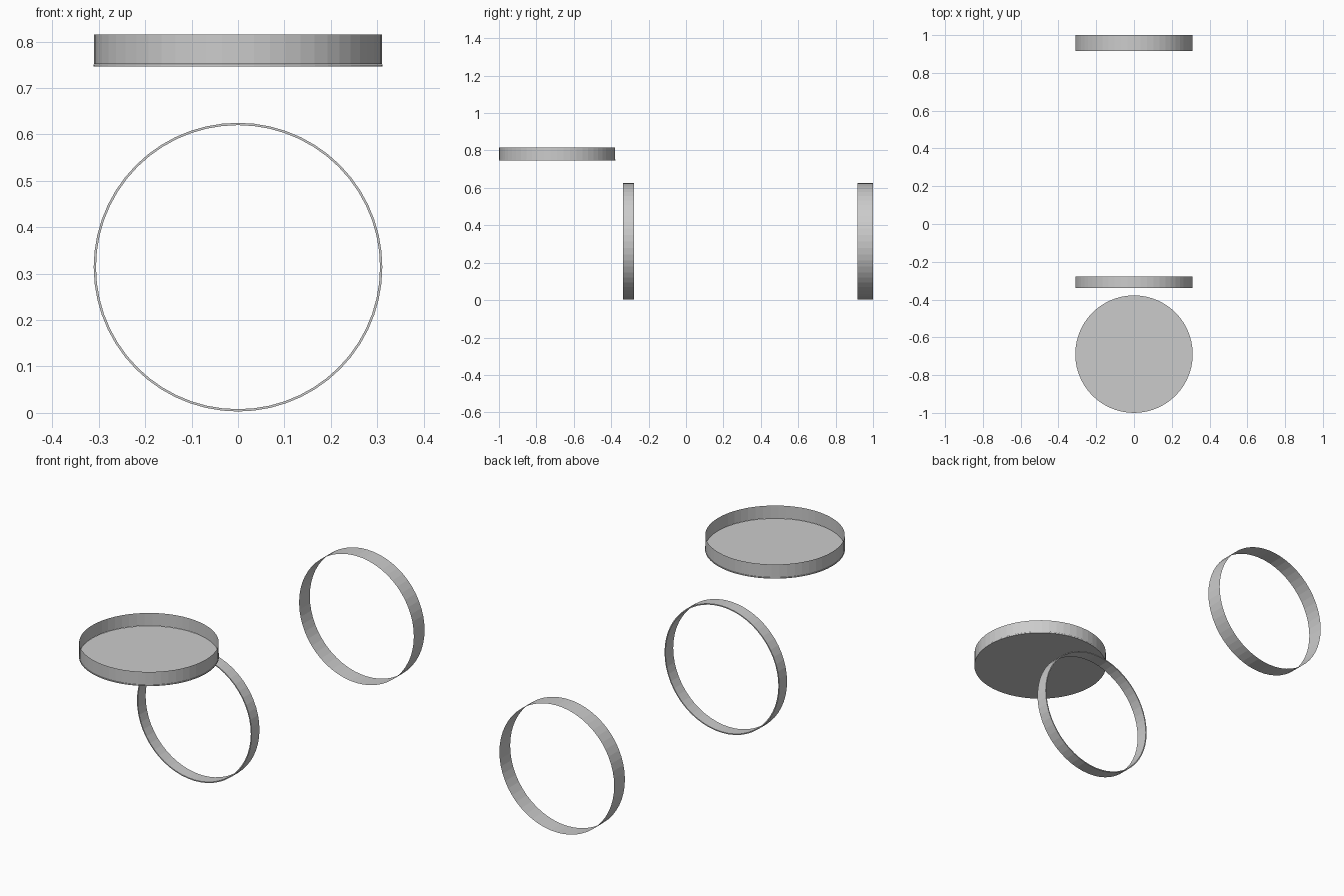
import bpy, bmesh, math
from mathutils import Matrix

if "Cube" in bpy.data.objects:
    bpy.data.objects.remove(bpy.data.objects["Cube"])

SIDES = 56
STAND = Matrix.Rotation(math.radians(90), 4, 'X')   # local z points to -y


def revolve(name, profile, location, upright=False, closed=False):
    """Lathe a short (radius, height) profile around local z."""
    bm = bmesh.new()
    rings = []
    for r, z in profile:
        rings.append([bm.verts.new((r * math.cos(2 * math.pi * i / SIDES),
                                    r * math.sin(2 * math.pi * i / SIDES), z))
                      for i in range(SIDES)])
    pairs = list(zip(rings, rings[1:]))
    if closed:
        pairs.append((rings[-1], rings[0]))
    for a, b in pairs:
        for i in range(SIDES):
            j = (i + 1) % SIDES
            bm.faces.new((a[i], a[j], b[j], b[i]))
    if upright:
        bm.transform(STAND)
    mesh = bpy.data.meshes.new(name)
    bm.to_mesh(mesh)
    bm.free()
    obj = bpy.data.objects.new(name, mesh)
    obj.location = location
    bpy.context.collection.objects.link(obj)
    return obj


# Raised dish: thin open wall above a flat disc
revolve("dish_wall", [(0.310, 0.006), (0.310, 0.069)], (0, -0.689, 0.746))
bm = bmesh.new()
bmesh.ops.create_cone(bm, cap_ends=True, segments=SIDES, radius1=0.311,
                      radius2=0.311, depth=0.005)
mesh = bpy.data.meshes.new("dish_floor")
bm.to_mesh(mesh)
bm.free()
floor = bpy.data.objects.new("dish_floor", mesh)
floor.location = (0, -0.689, 0.7485)
bpy.context.collection.objects.link(floor)

# Middle hoop with a small wall thickness
revolve("middle_hoop", [(0.311, -0.03), (0.311, 0.03), (0.306, 0.03), (0.306, -0.03)],
        (0, -0.308, 0.314), upright=True, closed=True)

# Rear band: a single thin sheet, slightly wider
revolve("rear_band", [(0.311, -0.0415), (0.311, 0.0415)],
        (0, 0.9585, 0.314), upright=True)
